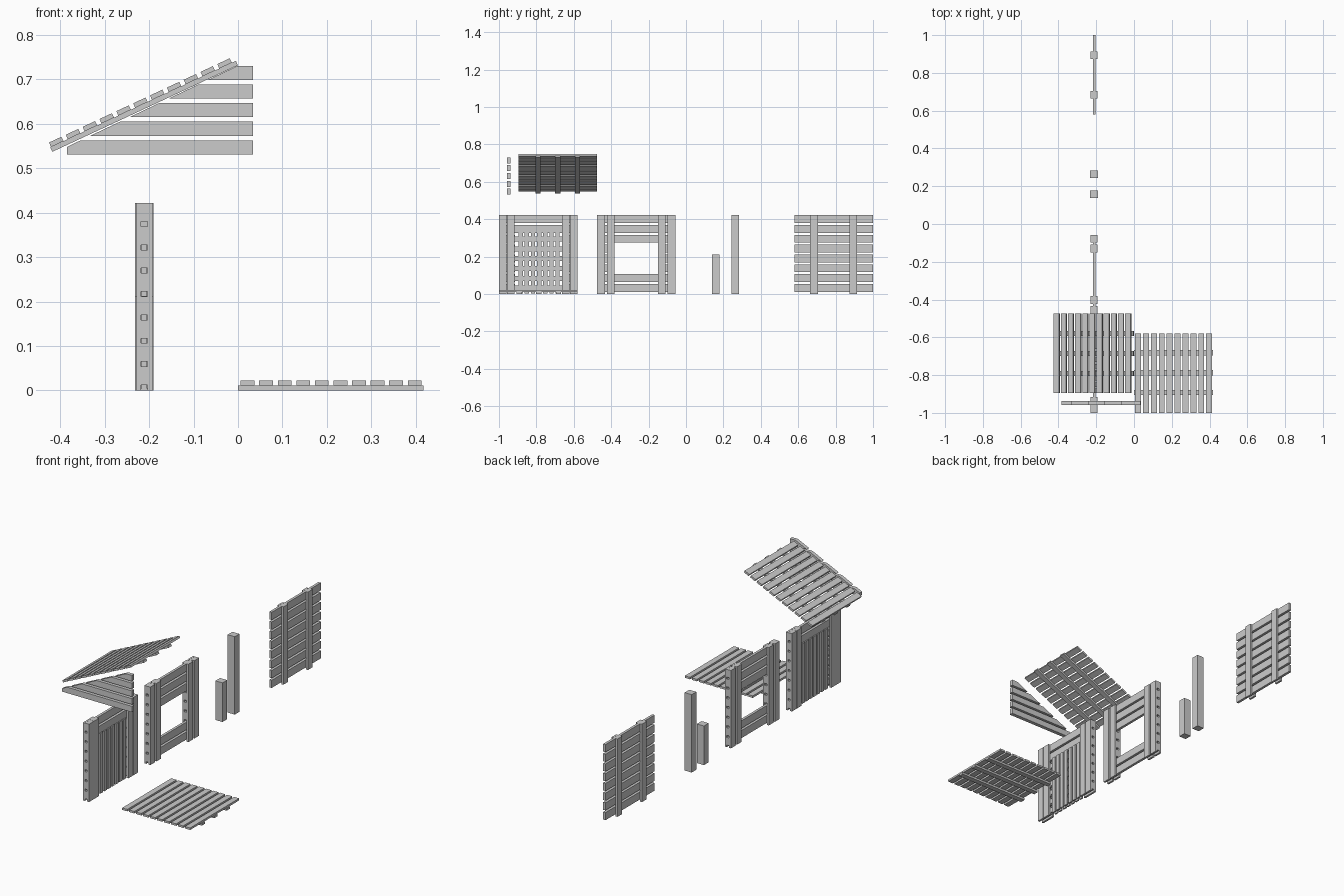
import bpy, bmesh, math
from mathutils import Matrix, Vector

if "Cube" in bpy.data.objects:
    bpy.data.objects.remove(bpy.data.objects["Cube"])

WX = -0.211            # centre plane of the wall panels
T, B = 0.007, 0.018    # half thickness of planks, outer half thickness of battens
ROWS = [(0.012 + 0.0526 * i, 0.0535 + 0.0526 * i) for i in range(8)]
TOP = 0.422


def finish(name, bm):
    bmesh.ops.recalc_face_normals(bm, faces=bm.faces)
    me = bpy.data.meshes.new(name)
    bm.to_mesh(me)
    bm.free()
    ob = bpy.data.objects.new(name, me)
    bpy.context.collection.objects.link(ob)
    return ob


def boxes(name, items):
    """One object from boxes given as (x0, x1, y0, y1, z0, z1)."""
    bm = bmesh.new()
    for x0, x1, y0, y1, z0, z1 in items:
        m = Matrix.Translation(((x0 + x1) / 2, (y0 + y1) / 2, (z0 + z1) / 2))
        m = m @ Matrix.Diagonal((x1 - x0, y1 - y0, z1 - z0, 1))
        bmesh.ops.create_cube(bm, size=1, matrix=m)
    return finish(name, bm)


def planks(y0, y1, rows):
    return [(WX - T, WX + T, y0, y1, a, b) for a, b in rows]


def both_sides(y0, y1, inner=T, outer=B, z0=0, z1=TOP):
    return [(WX + inner, WX + outer, y0, y1, z0, z1),
            (WX - outer, WX - inner, y0, y1, z0, z1)]


# Plank wall
boxes("wall_planks", planks(0.58, 1.0, ROWS))
boxes("wall_battens", both_sides(0.664, 0.705) + both_sides(0.873, 0.914))

# Window wall: full planks above and below, short planks beside the opening
boxes("window_wall_planks", planks(-0.475, -0.057, ROWS[:2] + ROWS[5:])
      + planks(-0.475, -0.382, ROWS[2:5]) + planks(-0.15, -0.057, ROWS[2:5]))
boxes("window_wall_battens", [b for y in (-0.475, -0.423, -0.15, -0.098)
                              for b in both_sides(y, y + 0.041)])

# Door wall: lintel planks, short side planks and wide battens
boxes("door_wall_planks", planks(-1.0, -0.58, ROWS[6:])
      + planks(-1.0, -0.915, ROWS[:6]) + planks(-0.663, -0.58, ROWS[:6]))
boxes("door_wall_battens", [b for y in (-1.0, -0.957, -0.663, -0.621)
                            for b in both_sides(y, y + 0.041)])

# Door: upright boards on both faces over thin cross slats
boxes("door_boards", [b for i in range(7)
                      for b in both_sides(-0.895 + 0.0328 * i, -0.872 + 0.0328 * i,
                                          0.005, 0.013, 0.004, 0.33)])
boxes("door_slats", [(WX - 0.005, WX + 0.005, -0.915, -0.663, a + 0.006, b - 0.009)
                     for a, b in ROWS[:6]])

# Posts
boxes("short_post", [(WX - 0.021, WX + 0.021, 0.138, 0.178, 0, 0.212)])
boxes("tall_post", [(WX - 0.021, WX + 0.021, 0.243, 0.283, 0, TOP)])

# Floor
boxes("floor_planks", [(0.006 + 0.0418 * i, 0.037 + 0.0418 * i, -1.0, -0.58, 0.011, 0.022)
                       for i in range(10)])
boxes("floor_battens", [(0, 0.418, y - 0.014, y + 0.014, 0, 0.011)
                        for y in (-0.892, -0.787, -0.681)])

# Roof, laid flat then tilted
L = 0.461
roof = [boxes("roof_planks", [(0.002 + 0.0418 * i, 0.033 + 0.0418 * i, -0.896, -0.475, 0.011, 0.022)
                              for i in range(11)]),
        boxes("roof_battens", [(0, L, y - 0.014, y + 0.014, 0, 0.011)
                               for y in (-0.791, -0.686, -0.58)])]
for ob in roof:
    ob.data.transform(Matrix.Translation((-0.418, 0, 0.537))
                      @ Matrix.Rotation(math.radians(-25), 4, 'Y'))

# Gable: five boards cut along the roof slope
bm = bmesh.new()
for i in range(5):
    z0 = 0.531 + 0.0419 * i
    z1 = z0 + 0.032
    a, b = [(z - 0.731) / 0.475 for z in (z0, z1)]
    pts = [(0.034, z0), (0.034, z1), (b, z1), (a, z0)]
    if i == 0:
        pts = [(0.034, z0), (0.034, z1), (b, z1), (-0.385, 0.548), (-0.385, z0)]
    f = bm.faces.new([bm.verts.new((x, -0.957, z)) for x, z in pts])
    ext = bmesh.ops.extrude_face_region(bm, geom=[f], use_keep_orig=True)
    bmesh.ops.translate(bm, vec=Vector((0, 0.02, 0)),
                        verts=[v for v in ext["geom"] if isinstance(v, bmesh.types.BMVert)])
finish("gable_boards", bm)
